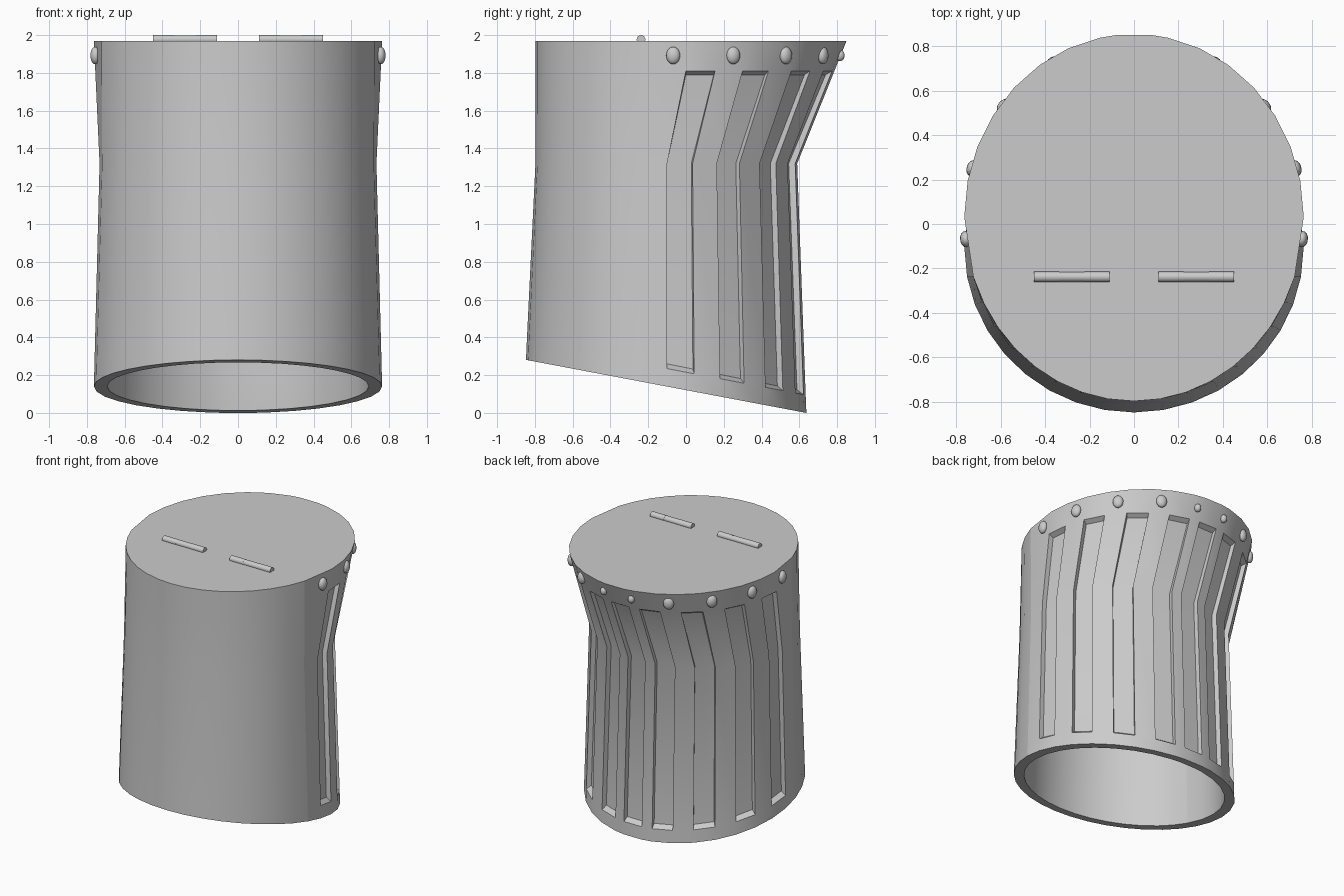
import bpy, bmesh, math
from mathutils import Matrix, Vector

if "Cube" in bpy.data.objects:
    bpy.data.objects.remove(bpy.data.objects["Cube"])

# Cross-sections: half width, front y, back y
BOTTOM, MID, TOP = (0.763, -0.847, 0.641), (0.733, -0.797, 0.592), (0.763, -0.796, 0.854)
Z_MID, Z_TOP, WALL, SEAM, SEAM_Y = 1.32, 1.97, 0.07, 18.9, -0.238


def mix(p, q, t):
    return tuple(u + (v - u) * t for u, v in zip(p, q))


def oval(sec, deg, z=0.0, inset=0.0):
    a, f, b = sec
    cy, ry, d = (f + b) / 2, (b - f) / 2 - inset, deg % 360
    # the front arc is stretched so the seam stays in one upright plane
    if 180 + SEAM - 0.01 <= d <= 360 - SEAM + 0.01:
        here = math.degrees(math.asin((cy - SEAM_Y) / ry))
        d = 270 + (d - 270) * (90 - here) / (90 - SEAM)
    r = math.radians(d)
    return Vector(((a - inset) * math.cos(r), cy + ry * math.sin(r), z))


def upper(z):
    return mix(MID, TOP, (z - Z_MID) / (Z_TOP - Z_MID))


def rim(deg, inset=0.0):
    p = oval(BOTTOM, deg, 0, inset)
    p.z = max(0.0, (0.637 - p.y) * 0.28 / 1.48)
    return p


def low(deg, inset=0.0, lift=0.095):
    base = rim(deg)
    p = oval(mix(BOTTOM, MID, 0.08), deg, 0, inset)
    p.z = base.z + lift
    return p


def finish(bm, name, angle=30):
    me = bpy.data.meshes.new(name)
    bm.to_mesh(me)
    bm.free()
    ob = bpy.data.objects.new(name, me)
    bpy.context.collection.objects.link(ob)
    bpy.ops.object.select_all(action='DESELECT')
    ob.select_set(True)
    bpy.context.view_layer.objects.active = ob
    bpy.ops.object.shade_smooth_by_angle(angle=math.radians(angle))
    return ob


def shell(name, angles, grooves=()):
    bm = bmesh.new()
    z_in = Z_TOP - 0.008

    def column(d):
        pts = [oval(TOP, d, Z_TOP), oval(upper(1.81), d, 1.81), oval(MID, d, Z_MID),
               low(d), rim(d), rim(d, WALL), oval(MID, d, Z_MID, WALL),
               oval(upper(z_in), d, z_in, WALL)]
        return [bm.verts.new(p) for p in pts]

    cols = [column(d) for d in angles]
    for i in range(len(cols) - 1):
        c, n = cols[i], cols[i + 1]
        grooved = i in grooves
        for k in range(7):
            if not (grooved and k in (1, 2)):
                bm.faces.new((c[k], n[k], n[k + 1], c[k + 1]))
        if grooved:
            # recessed floor with sloping ends
            fl = [[bm.verts.new(p) for p in (oval(upper(1.81), d, 1.79, 0.035),
                                             oval(MID, d, Z_MID, 0.035),
                                             low(d, 0.035, 0.12))]
                  for d in angles[i:i + 2]]
            for k in (0, 1):
                bm.faces.new((fl[0][k], fl[1][k], fl[1][k + 1], fl[0][k + 1]))
                for col, f in ((c, fl[0]), (n, fl[1])):
                    bm.faces.new((col[k + 1], col[k + 2], f[k + 1], f[k]))
            bm.faces.new((c[1], n[1], fl[1][0], fl[0][0]))
            bm.faces.new((c[3], n[3], fl[1][2], fl[0][2]))
    # lid half, outside and underside
    bm.faces.new([c[0] for c in cols])
    bm.faces.new([c[7] for c in cols])
    # seam faces: both wall ends and the lid edge
    a, b = cols[0], cols[-1]
    bm.faces.new(a)
    bm.faces.new(b)
    bm.faces.new((a[0], b[0], b[7], a[7]))
    bmesh.ops.recalc_face_normals(bm, faces=bm.faces)
    return finish(bm, name)


# Rear half with nine grooves
centres = [5.8, 28.1, 50.7, 72.8, 90]
centres += [180 - c for c in centres[3::-1]]
rear = [-SEAM]
cells = []
for c in centres:
    cells.append(len(rear))
    rear += [c - 5.6, c + 5.6]
rear += [180 + SEAM]
shell("rear_shell", rear, cells)

# Plain front half
steps = 16
shell("front_shell", [180 + SEAM + (180 - 2 * SEAM) * i / steps for i in range(steps + 1)])

# Rivets between the grooves
bm = bmesh.new()
for d, s in ((-5.8, 1), (17, 1), (39.5, 1), (61.5, 1), (81.3, 0.65)):
    for deg in (d, 180 - d):
        p = oval(upper(1.895), deg, 1.892)
        r = math.radians(deg)
        m = (Matrix.Translation(p) @ Matrix.Rotation(r, 4, 'Z')
             @ Matrix.Diagonal((0.026, 0.037 * s, 0.046 * s, 1)))
        bmesh.ops.create_uvsphere(bm, u_segments=16, v_segments=10, radius=1, matrix=m)
finish(bm, "rivets", 60)

# Two lid hinges, three knuckles each
for side, name in ((-1, "hinge_left"), (1, "hinge_right")):
    bm = bmesh.new()
    for k, rad in enumerate((0.0235, 0.0225, 0.0235)):
        x = side * (0.28 + (k - 1) * 0.1133)
        m = Matrix.Translation((x, -0.238, 1.9765)) @ Matrix.Rotation(math.pi / 2, 4, 'Y')
        bmesh.ops.create_cone(bm, cap_ends=True, segments=16, radius1=rad, radius2=rad,
                              depth=0.1133, matrix=m)
    finish(bm, name, 40)
